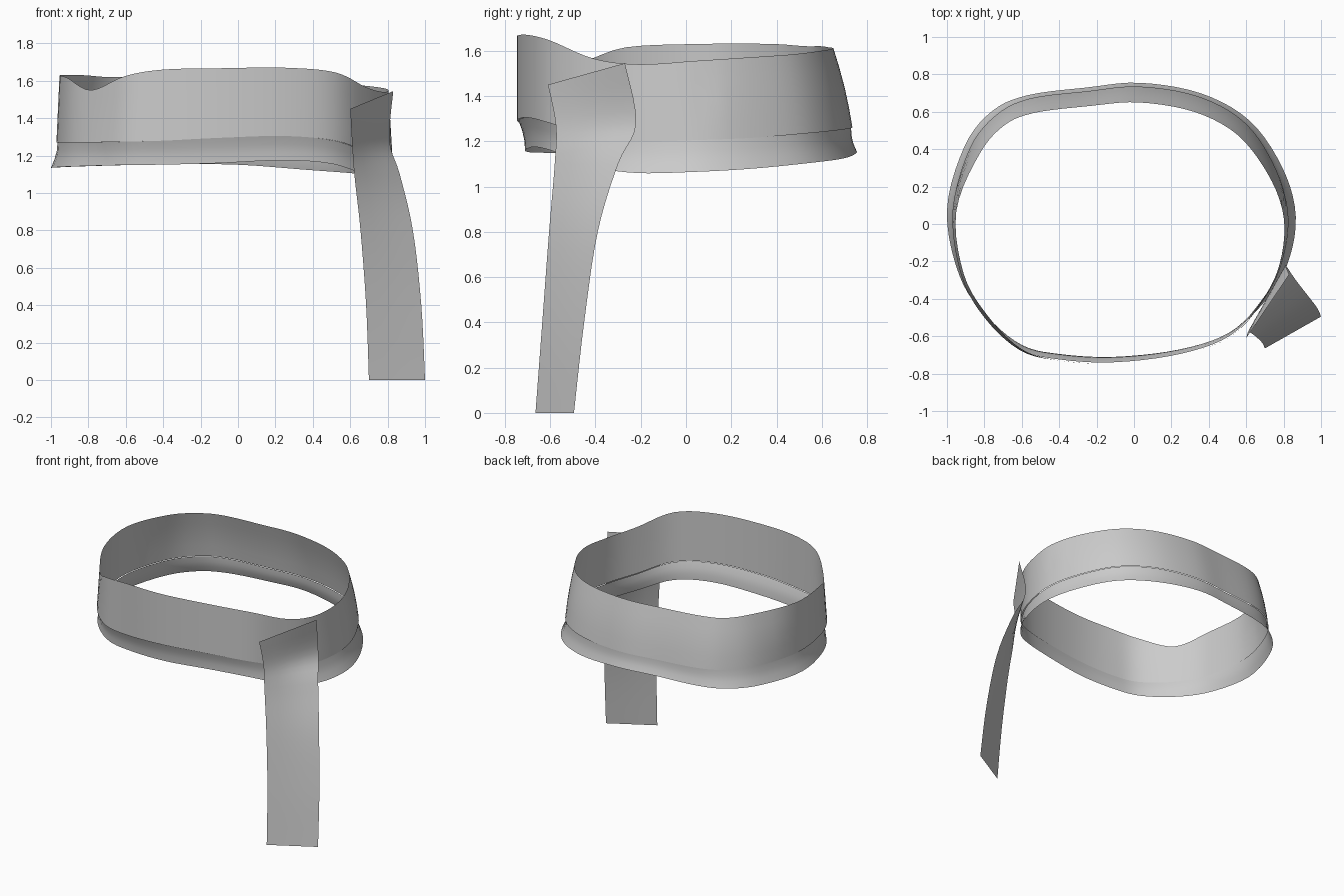
import bpy
import math
from mathutils import Vector

if "Cube" in bpy.data.objects:
    bpy.data.objects.remove(bpy.data.objects["Cube"])

grey = bpy.data.materials.new("cloth grey")
grey.diffuse_color = (0.6, 0.6, 0.6, 1)
grey.use_nodes = True
grey.node_tree.nodes["Principled BSDF"].inputs["Base Color"].default_value = grey.diffuse_color

# Stations round the band: fold x, fold y, inset of top edge, flare of hem,
# heights of top edge, fold and hem
STATIONS = [
    (-.97, .07, .02, .03, 1.63, 1.27, 1.135),
    (-.88, .40, .06, .03, 1.63, 1.27, 1.14),
    (-.74, .58, .07, .03, 1.62, 1.27, 1.145),
    (-.56, .67, .08, .02, 1.62, 1.27, 1.15),
    (-.25, .71, .08, .02, 1.615, 1.265, 1.155),
    (.03, .735, .085, .02, 1.61, 1.26, 1.15),
    (.35, .68, .085, .02, 1.60, 1.25, 1.125),
    (.60, .535, .075, .025, 1.585, 1.235, 1.105),
    (.76, .29, .05, .035, 1.57, 1.215, 1.08),
    (.825, .04, .025, .04, 1.555, 1.205, 1.065),
    (.79, -.21, .01, .03, 1.54, 1.20, 1.06),
    (.69, -.41, .005, .01, 1.565, 1.22, 1.09),
    (.52, -.60, .0, -.02, 1.645, 1.28, 1.155),
    (.25, -.70, .0, -.03, 1.67, 1.305, 1.175),
    (-.10, -.745, .0, -.035, 1.667, 1.295, 1.16),
    (-.40, -.73, .0, -.035, 1.66, 1.28, 1.152),
    (-.61, -.675, .01, -.03, 1.625, 1.275, 1.15),
    (-.80, -.50, .02, -.01, 1.55, 1.27, 1.145),
    (-.925, -.27, .015, .01, 1.615, 1.27, 1.14),
]


def spline(a, b, c, d, t):
    """Smooth blend between rows b and c."""
    return [q + .5 * t * (r - p + t * (2 * p - 5 * q + 4 * r - s + t * (3 * (q - r) + s - p)))
            for p, q, r, s in zip(a, b, c, d)]


def refine(rows, steps, closed):
    n = len(rows)
    pick = (lambda i: rows[i % n]) if closed else (lambda i: rows[max(0, min(n - 1, i))])
    out = [spline(pick(i - 1), pick(i), pick(i + 1), pick(i + 2), k / steps)
           for i in range(n if closed else n - 1) for k in range(steps)]
    return out if closed else out + [list(rows[-1])]


def sheet(name, rows, closed):
    """Skin equal-length rows of points into a smooth open sheet."""
    w, n = len(rows[0]), len(rows)
    faces = [(i * w + j, i * w + j + 1, (i + 1) % n * w + j + 1, (i + 1) % n * w + j)
             for i in range(n if closed else n - 1) for j in range(w - 1)]
    mesh = bpy.data.meshes.new(name)
    mesh.from_pydata([p for row in rows for p in row], [], faces)
    mesh.materials.append(grey)
    mesh.shade_smooth()
    ob = bpy.data.objects.new(name, mesh)
    bpy.context.collection.objects.link(ob)
    return ob


# Wrapped band and the hem hanging below its fold
loop = refine(STATIONS, 5, True)
band, hem = [], []
for i, (x, y, inset, flare, zt, zm, zb) in enumerate(loop):
    nxt, prv = loop[(i + 1) % len(loop)], loop[i - 1]
    out = Vector((prv[1] - nxt[1], nxt[0] - prv[0], 0)).normalized()
    fold = Vector((x, y, zm))
    top = Vector((x, y, zt)) - out * inset
    foot = Vector((x, y, zb)) + out * flare
    band.append([fold.lerp(top, t / 4) + out * .008 * math.sin(math.pi * t / 4) * (inset > .03)
                 for t in range(5)])
    start = fold - out * .006
    hem.append([foot.lerp(start, t / 3) - out * .008 * math.sin(math.pi * t / 3) for t in range(4)])
sheet("wrapped_band", band, True)
sheet("lower_hem", hem, True)

# Hanging tail: left edge point and right edge point, top to bottom
TAIL = [
    (.60, -.61, 1.45, .83, -.27, 1.545),
    (.61, -.575, 1.27, .81, -.22, 1.28),
    (.622, -.58, 1.10, .865, -.30, 1.10),
    (.655, -.605, .80, .935, -.39, .80),
    (.685, -.635, .40, .98, -.45, .40),
    (.70, -.665, 0, 1.0, -.495, 0),
]
tail = []
for r in refine(TAIL, 5, False):
    a, b = Vector(r[:3]), Vector(r[3:])
    tail.append([a.lerp(b, 1 - t / 4) for t in range(5)])
sheet("hanging_tail", tail, False)
